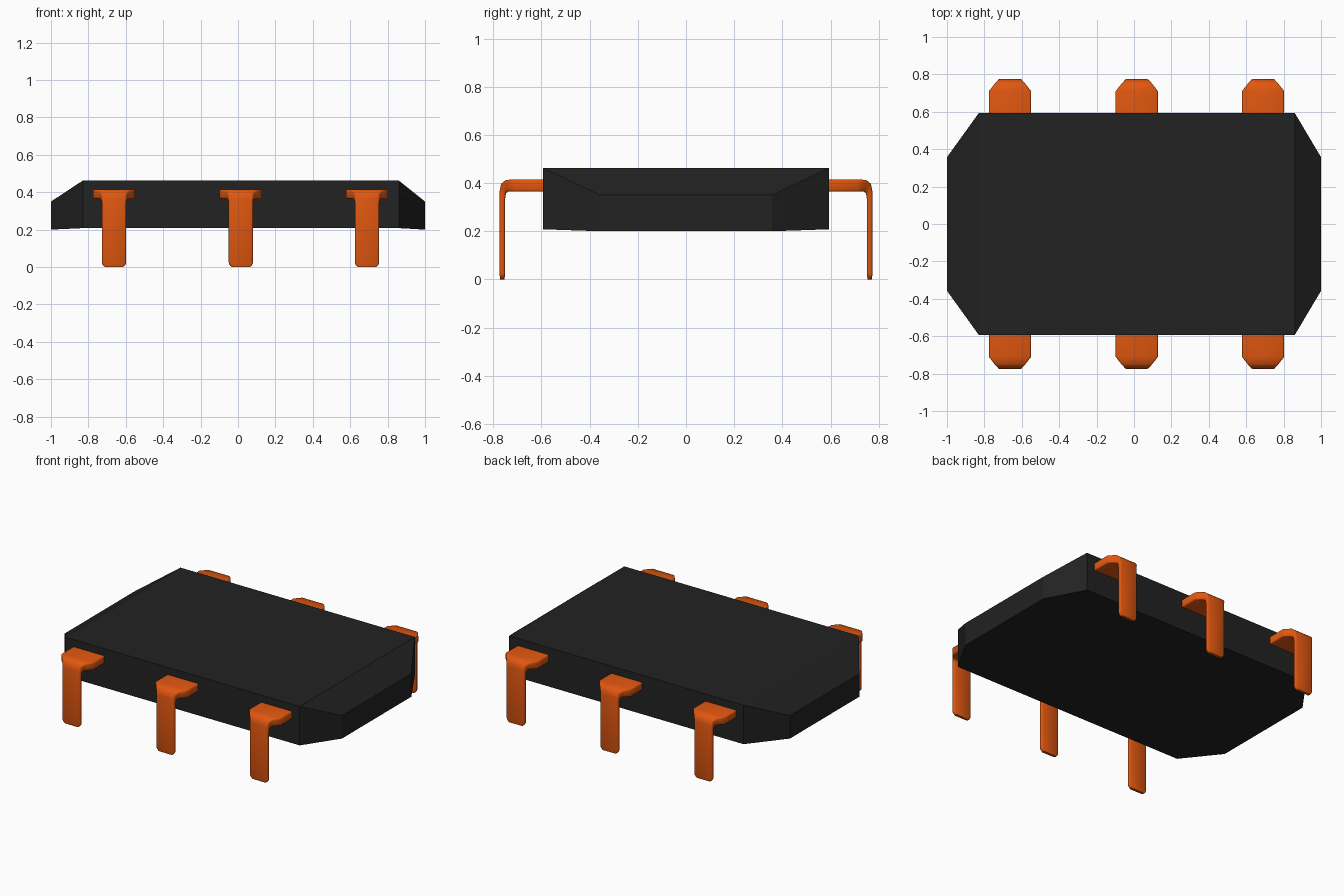
import bpy
import bmesh

cube = bpy.data.objects.get("Cube")
if cube:
    bpy.data.objects.remove(cube, do_unlink=True)


def make_material(name, colour):
    mat = bpy.data.materials.new(name)
    mat.use_nodes = True
    mat.diffuse_color = (*colour, 1)
    mat.node_tree.nodes["Principled BSDF"].inputs["Base Color"].default_value = (*colour, 1)
    return mat


black = make_material("black_plastic", (0.016, 0.016, 0.016))
orange = make_material("orange_copper", (0.75, 0.095, 0.005))


def finish(name, bm, mat):
    bmesh.ops.recalc_face_normals(bm, faces=bm.faces)
    mesh = bpy.data.meshes.new(name)
    bm.to_mesh(mesh)
    bm.free()
    mesh.materials.append(mat)
    obj = bpy.data.objects.new(name, mesh)
    bpy.context.collection.objects.link(obj)
    return obj


def loft(rings):
    """Skin matching rings of points and close both ends."""
    bm = bmesh.new()
    loops = [[bm.verts.new(p) for p in ring] for ring in rings]
    for a, b in zip(loops, loops[1:]):
        for i in range(len(a)):
            j = (i + 1) % len(a)
            bm.faces.new((a[i], a[j], b[j], b[i]))
    bm.faces.new(loops[0])
    bm.faces.new(loops[-1])
    return bm


# Chip body: sections along x as (x, half depth, bottom, top)
sections = [(-1, 0.357, 0.2, 0.35), (-0.83, 0.593, 0.208, 0.462),
            (0.86, 0.593, 0.208, 0.462), (1, 0.357, 0.2, 0.35)]
finish("chip_body", loft([
    [(x, -d, lo), (x, d, lo), (x, d, hi), (x, -d, hi)]
    for x, d, lo, hi in sections]), black)

# Bent pin: sections from shoulder to tip as
# (outer y, outer z, inner y, inner z, half width)
pin_path = [(0.57, 0.415, 0.57, 0.364, 0.113),
            (0.71, 0.415, 0.71, 0.364, 0.113),
            (0.748, 0.413, 0.738, 0.364, 0.085),
            (0.768, 0.396, 0.748, 0.357, 0.069),
            (0.774, 0.365, 0.751, 0.335, 0.065),
            (0.774, 0.018, 0.751, 0.018, 0.065),
            (0.771, 0.0, 0.754, 0.0, 0.052)]


def make_pin(name, x, side):
    bm = loft([[(x - w, side * oy, oz), (x + w, side * oy, oz),
                (x + w, side * iy, iz), (x - w, side * iy, iz)]
               for oy, oz, iy, iz, w in pin_path])
    # Round the four long edges
    edges = [e for e in bm.edges
             if abs(e.verts[0].co.y - e.verts[1].co.y) > 0.001
             or abs(e.verts[0].co.z - e.verts[1].co.z) > 0.1]
    edges = [e for e in edges if len(e.link_faces) == 2
             and all(len(f.verts) == 4 for f in e.link_faces)
             and abs(e.verts[0].co.x - e.verts[1].co.x) < 0.06
             and (e.verts[0].index // 4) != (e.verts[1].index // 4)] or edges
    bmesh.ops.bevel(bm, geom=edges, offset=0.008, segments=2,
                    profile=0.5, affect='EDGES', clamp_overlap=True)
    pin = finish(name, bm, orange)
    bpy.ops.object.select_all(action='DESELECT')
    pin.select_set(True)
    bpy.context.view_layer.objects.active = pin
    bpy.ops.object.shade_smooth_by_angle(angle=0.9)


for side, row in ((-1, "front"), (1, "back")):
    for place, x in (("right", -0.663), ("middle", 0.015), ("left", 0.69)):
        make_pin(f"{row}_{place}_pin", x, side)
